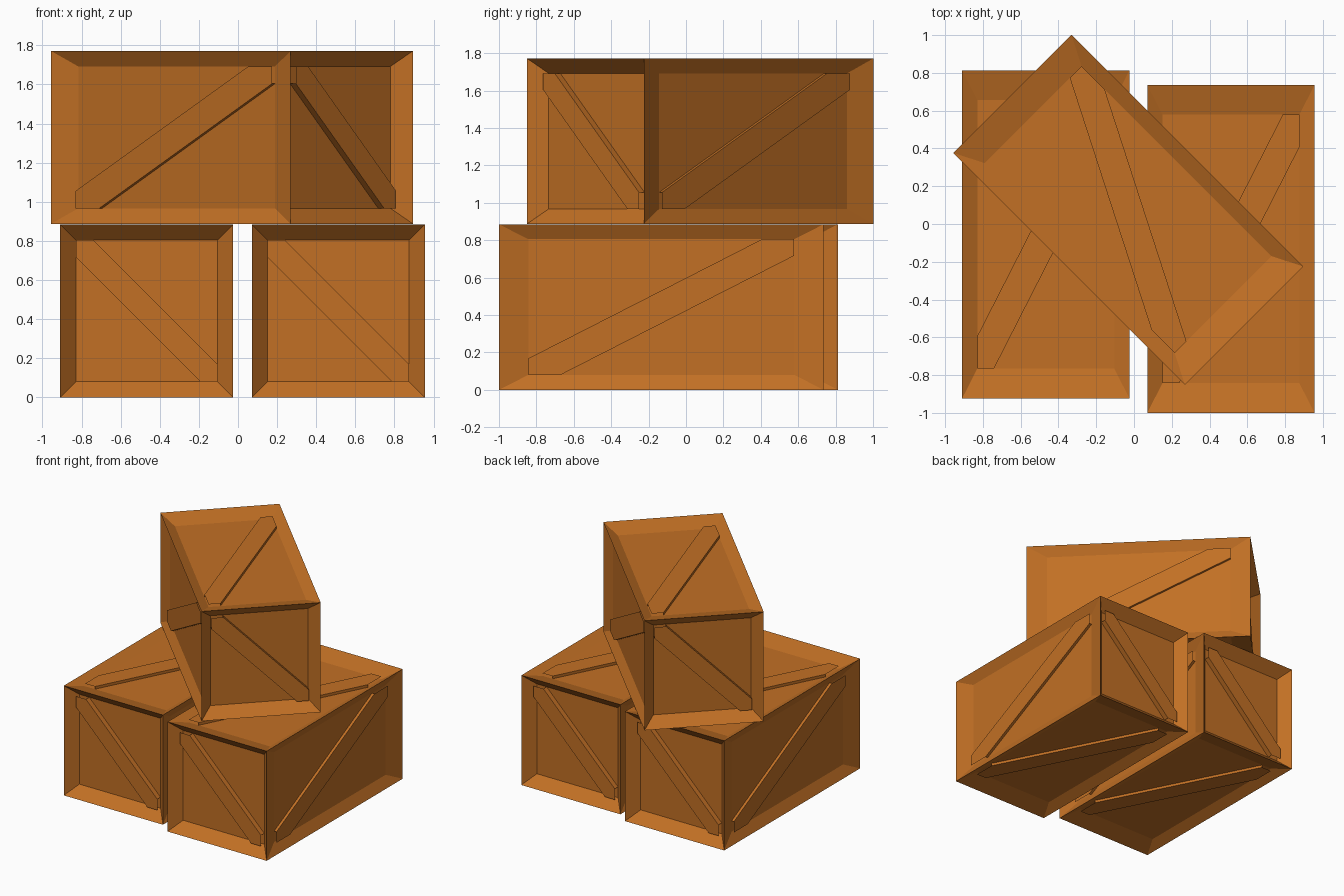
import bpy, bmesh, math
from mathutils import Vector, Matrix

if "Cube" in bpy.data.objects:
    bpy.data.objects.remove(bpy.data.objects["Cube"])

S = 0.885            # crate width and height
LENGTH = 1.735       # crate length along y
BORDER, DEPTH = 0.08, 0.043

wood = bpy.data.materials.new("crate wood")
wood.diffuse_color = (0.54, 0.162, 0.018, 1)
wood.use_nodes = True
wood.node_tree.nodes["Principled BSDF"].inputs["Base Color"].default_value = wood.diffuse_color

X, Y, Z = Vector((1, 0, 0)), Vector((0, 1, 0)), Vector((0, 0, 1))
# normal, u, v of each side: the brace runs from corner -u-v to corner +u+v
SIDES = [(X, Y, Z), (-X, -Y, Z), (Y, X, Z), (-Y, X, -Z), (Z, X, Y), (-Z, X, -Y)]


def crate_mesh():
    bm = bmesh.new()
    # frame with a recessed panel on every side
    bmesh.ops.create_cube(bm, size=S)
    bmesh.ops.inset_individual(bm, faces=bm.faces[:], thickness=BORDER,
                               use_even_offset=True)
    for n, u, v in SIDES:
        for f in bm.faces:
            c = f.calc_center_median()
            if (c - n * S / 2).length < 0.001:
                for vert in f.verts:
                    vert.co -= n * DEPTH
                break
    # diagonal braces, half as high as the recess
    h, c = S / 2 - BORDER, 0.088
    outline = [(-h, -h), (-h + c, -h), (h, h - c), (h, h), (h - c, h), (-h, -h + c)]
    for n, u, v in SIDES:
        pts = outline if u.cross(v).dot(n) > 0 else outline[::-1]
        low, high = [[bm.verts.new(u * a + v * b + n * (S / 2 - d)) for a, b in pts]
                     for d in (DEPTH, DEPTH / 2)]
        bm.faces.new(high)
        for i in range(6):
            j = (i + 1) % 6
            (a0, b0), (a1, b1) = pts[i], pts[j]
            if abs(a1 - a0) > c * 2 and abs(b1 - b0) > c * 2:   # long edges only
                bm.faces.new((low[i], low[j], high[j], high[i]))
    bmesh.ops.delete(bm, geom=[w for w in bm.verts if not w.link_faces], context='VERTS')
    # stretch to the crate length
    bmesh.ops.transform(bm, matrix=Matrix.Diagonal((1, LENGTH / S, 1, 1)), verts=bm.verts[:])
    me = bpy.data.meshes.new("crate")
    bm.to_mesh(me)
    bm.free()
    me.materials.append(wood)
    return me


mesh = crate_mesh()
for name, x, y, z, turn in [("left_crate", -0.467, -0.055, S / 2, 0),
                            ("right_crate", 0.513, -0.132, S / 2, 0),
                            ("top_crate", -0.031, 0.076, S * 1.5 + 0.002, 45)]:
    ob = bpy.data.objects.new(name, mesh)
    ob.location = (x, y, z)
    ob.rotation_euler.z = math.radians(turn)
    bpy.context.collection.objects.link(ob)
